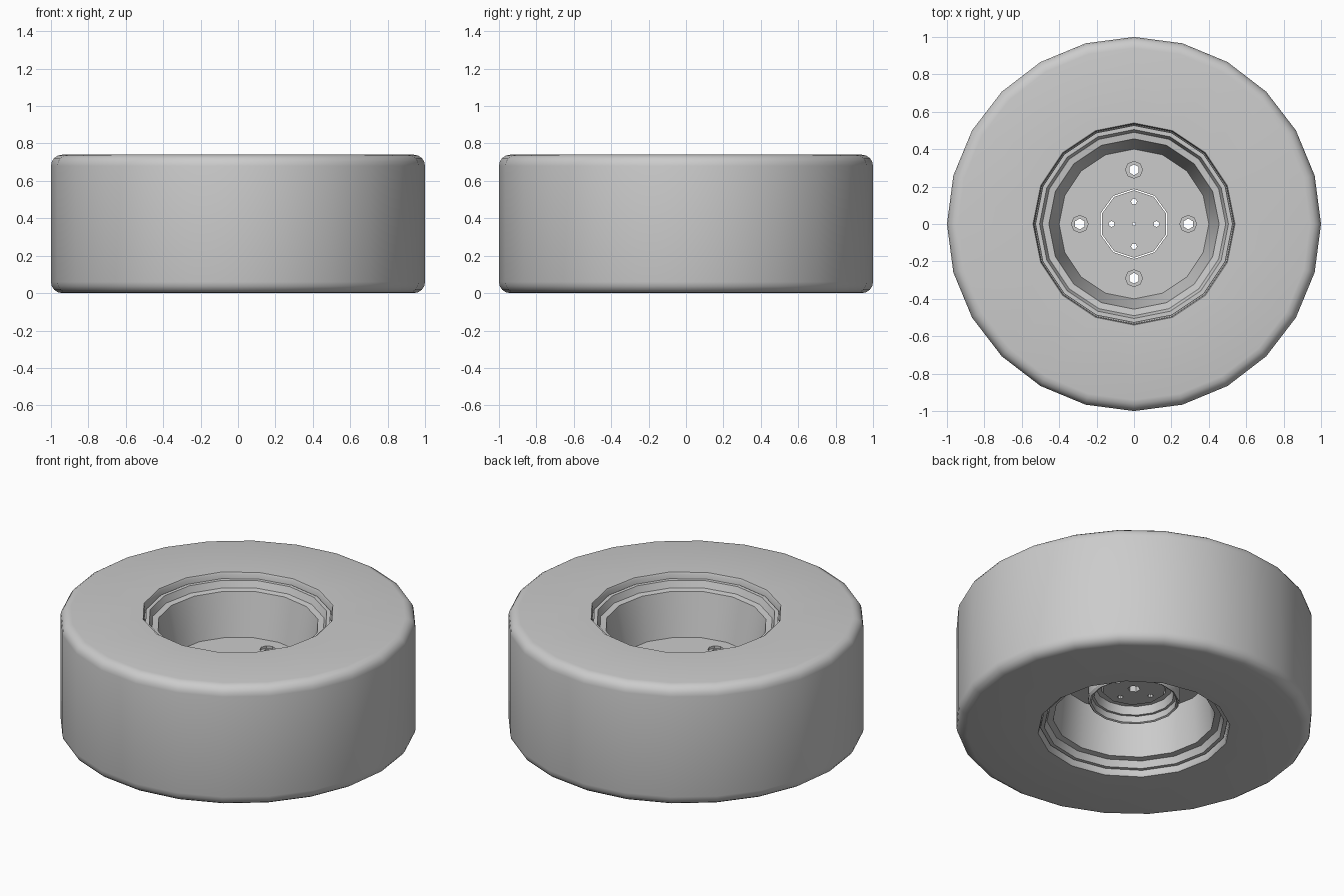
import bpy, bmesh, math
from math import cos, sin, pi, radians

HEIGHT = 0.74
FLOOR = 0.40

old = bpy.data.objects.get("Cube")
if old:
    bpy.data.objects.remove(old, do_unlink=True)

grey = bpy.data.materials.new("plain_grey")
grey.use_nodes = True
grey.diffuse_color = (0.6, 0.6, 0.6, 1)
grey.node_tree.nodes["Principled BSDF"].inputs["Base Color"].default_value = (0.6, 0.6, 0.6, 1)


def ring(bm, r, z, sides):
    """One loop of a turned shape, with a corner on the +y axis."""
    if r == 0:
        return [bm.verts.new((0, 0, z))]
    turn = [pi / 2 + 2 * pi * i / sides for i in range(sides)]
    return [bm.verts.new((r * cos(a), r * sin(a), z)) for a in turn]


def lathe(bm, profile, sides):
    """Turn an open profile round z; return its first and last loops."""
    loops = [ring(bm, r, z, sides) for r, z in profile]
    for a, b in zip(loops, loops[1:]):
        for i in range(sides):
            j = (i + 1) % sides
            quad = [a[i % len(a)], a[j % len(a)], b[j % len(b)], b[i % len(b)]]
            bm.faces.new(list(dict.fromkeys(quad)))
    return loops[0], loops[-1]


def stitch(bm, a, b):
    """Join two concentric loops with different numbers of corners."""
    i = j = 0
    while i < len(a) or j < len(b):
        p, q = a[i % len(a)], b[j % len(b)]
        if (i + 1) * len(b) <= (j + 1) * len(a):
            i += 1
            bm.faces.new((p, a[i % len(a)], q))
        else:
            j += 1
            bm.faces.new((p, b[j % len(b)], q))


def finish(bm, name):
    bmesh.ops.recalc_face_normals(bm, faces=bm.faces)
    mesh = bpy.data.meshes.new(name)
    bm.to_mesh(mesh)
    bm.free()
    mesh.materials.append(grey)
    obj = bpy.data.objects.new(name, mesh)
    bpy.context.collection.objects.link(obj)
    return obj


def activate(obj):
    bpy.ops.object.select_all(action="DESELECT")
    obj.select_set(True)
    bpy.context.view_layer.objects.active = obj


def smooth(obj):
    activate(obj)
    bpy.ops.object.shade_smooth_by_angle(angle=radians(30))


def solid(name, profile, sides):
    bm = bmesh.new()
    lathe(bm, profile, sides)
    return finish(bm, name)


def drill(target, radius, sides, low, high, x=0, y=0):
    """Cut a prism-shaped hole from low to high at x, y."""
    cutter = solid("hole_cutter", [(0, low), (radius, low), (radius, high), (0, high)], sides)
    cutter.location = (x, y, 0)
    cutter.hide_render = True
    cut = target.modifiers.new("hole", "BOOLEAN")
    cut.operation, cut.solver, cut.object = "DIFFERENCE", "EXACT", cutter
    activate(target)
    bpy.ops.object.modifier_apply(modifier=cut.name)
    bpy.data.objects.remove(cutter, do_unlink=True)


def around(radius):
    return [(radius * cos(k * pi / 2), radius * sin(k * pi / 2)) for k in range(4)]


def mirrored(half):
    """Continue a lower half profile with its upside-down copy."""
    return half + [(r, HEIGHT - z) for r, z in reversed(half)]


# Tyre: rounded tread joined by flat sidewalls to a bead with fewer sides
bm = bmesh.new()
corner = [(0.94 + 0.06 * sin(a), 0.06 - 0.06 * cos(a)) for a in (pi / 8 * i for i in range(5))]
tread = lathe(bm, mirrored(corner), 24)
bead = lathe(bm, mirrored([(0.54, 0), (0.535, 0.01), (0.533, 0.06), (0.50, 0.09)]), 16)
for outer, inner in zip(tread, bead):
    stitch(bm, outer, inner)
smooth(finish(bm, "tyre"))

# Wheel: stepped drum underneath, barrel with two lips, dished floor on top
drum = [(0, 0.27), (0.215, 0.27), (0.225, 0.22), (0.24, 0.22), (0.24, 0.18),
        (0.25, 0.175), (0.26, 0.19), (0.26, 0.36), (0.43, 0.36)]
lip = [(0.455, 0.08), (0.49, 0.075), (0.505, 0.035), (0.527, 0.035),
       (0.527, 0.06), (0.49, 0.10)]
wheel = solid("wheel", drum + mirrored(lip) + [(0.40, FLOOR), (0, FLOOR)], 16)
drill(wheel, 0.187, 10, 0.2, 0.5)

# Bolt holes with shallow eight-sided seats
for x, y in around(0.29):
    drill(wheel, 0.045, 8, FLOOR - 0.015, 0.5, x, y)
    drill(wheel, 0.029, 6, 0.3, 0.5, x, y)
smooth(wheel)

# Hub cap in the middle, with small through holes and a socket below
cap = solid("hub_cap", [(0, 0.26), (0.18, 0.26), (0.18, FLOOR), (0, FLOOR)], 10)
for x, y in around(0.12):
    drill(cap, 0.016, 8, 0.2, 0.5, x, y)
drill(cap, 0.009, 8, 0.2, 0.5)
drill(cap, 0.035, 6, 0.2, 0.30)
smooth(cap)
